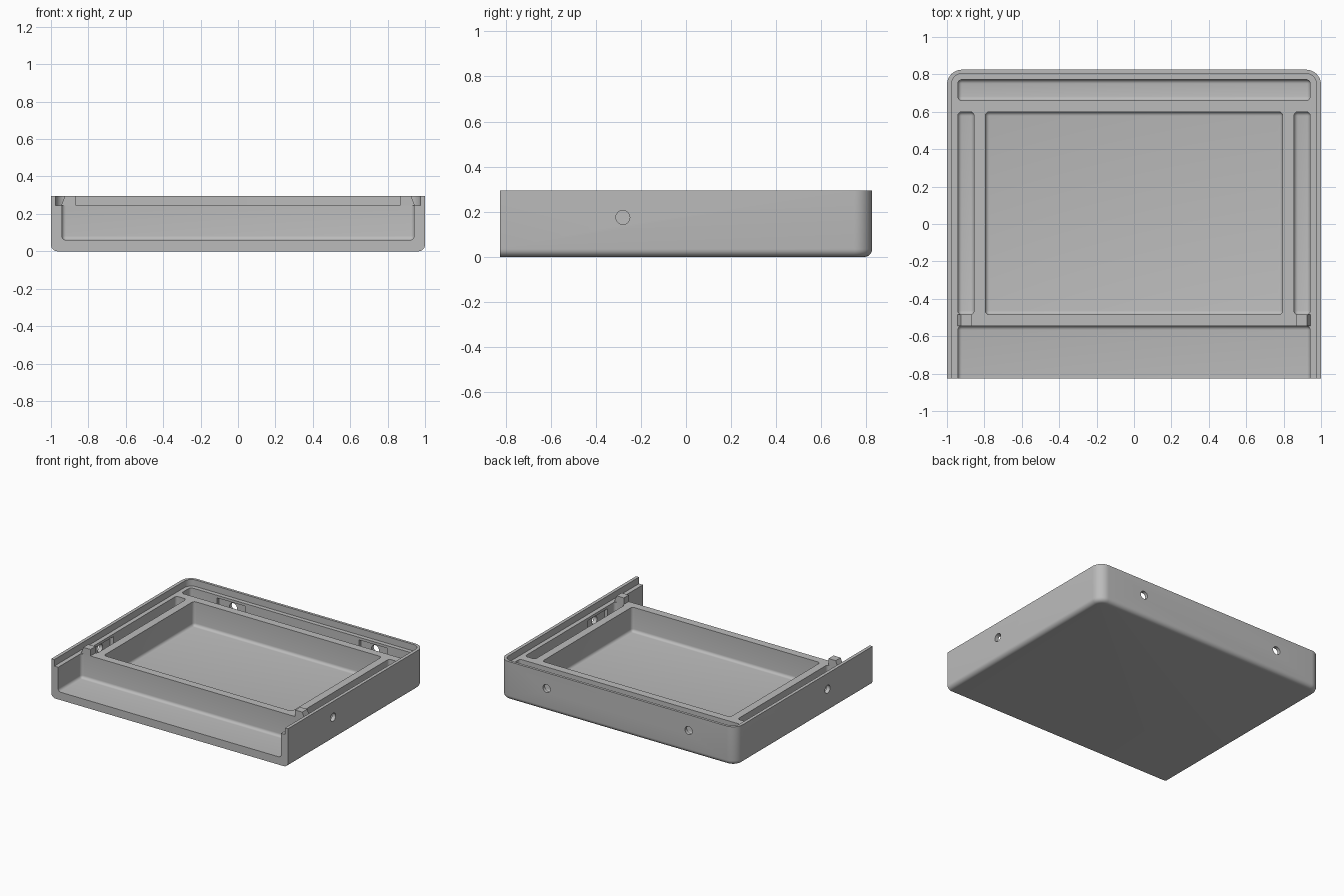
import bpy
import bmesh
import math
from mathutils import Matrix

cube = bpy.data.objects.get("Cube")
if cube:
    bpy.data.objects.remove(cube, do_unlink=True)

grey = bpy.data.materials.new("plain grey")
grey.use_nodes = True
colour = (0.5, 0.5, 0.5, 1)
grey.diffuse_color = colour
grey.node_tree.nodes["Principled BSDF"].inputs["Base Color"].default_value = colour

FRONT, BACK = -0.825, 0.825
LEDGE, TOP, FLOOR = 0.245, 0.295, 0.06
HOLE_Z = 0.175


def make_object(name, bm):
    mesh = bpy.data.meshes.new(name)
    bmesh.ops.recalc_face_normals(bm, faces=bm.faces)
    bm.to_mesh(mesh)
    bm.free()
    mesh.materials.append(grey)
    obj = bpy.data.objects.new(name, mesh)
    bpy.context.collection.objects.link(obj)
    return obj


def box(x0, x1, y0, y1, z0, z1):
    bm = bmesh.new()
    bmesh.ops.create_cube(bm, size=1)
    for v in bm.verts:
        v.co = (x1 if v.co.x > 0 else x0, y1 if v.co.y > 0 else y0, z1 if v.co.z > 0 else z0)
    return bm


def round_edges(bm, radius, test, segments=6):
    """Round the edges whose two end points satisfy the test."""
    edges = [e for e in bm.edges if test(e.verts[0].co, e.verts[1].co)]
    bmesh.ops.bevel(bm, geom=edges, offset=radius, offset_type="OFFSET",
                    segments=segments, profile=0.5, affect="EDGES")


def upright(a, b):
    return abs(a.z - b.z) > 0.01


def back_upright(a, b):
    return upright(a, b) and a.y > 0


def pocket(x0, x1, y0, y1):
    """Round-cornered cavity with a filleted floor, open at the top."""
    bm = box(x0, x1, y0, y1, FLOOR, 0.5)
    round_edges(bm, 0.022, lambda a, b: min(a.z, b.z) < FLOOR + 0.01, 5)
    return make_object("pocket_cutter", bm)


def cut(target, cutter):
    mod = target.modifiers.new("cut", "BOOLEAN")
    mod.operation = "DIFFERENCE"
    mod.solver = "EXACT"
    mod.object = cutter
    bpy.context.view_layer.objects.active = target
    bpy.ops.object.modifier_apply(modifier=mod.name)
    bpy.data.objects.remove(cutter, do_unlink=True)


# Outer body: rounded back corners and a rounded bottom edge, square at the front
bm = box(-1, 1, FRONT, BACK, 0, TOP)
round_edges(bm, 0.08, back_upright, 10)
round_edges(bm, 0.035, lambda a, b: max(a.z, b.z) < 0.001 and a.y + b.y > 2 * FRONT + 0.01)
tray = make_object("tray_body", bm)

# Stepped rim, open at the front
bm = box(-0.975, 0.975, -1.1, 0.805, LEDGE, 0.5)
round_edges(bm, 0.057, back_upright, 10)
cut(tray, make_object("rim_cutter", bm))

# Main well, rear channel, side channels and open front bay
cut(tray, pocket(-0.795, 0.795, -0.485, 0.6))
cut(tray, pocket(-0.942, 0.942, 0.66, 0.772))
cut(tray, pocket(-0.942, 0.942, -1.1, -0.545))
for side in (-1, 1):
    xs = sorted((side * 0.855, side * 0.942))
    cut(tray, pocket(xs[0], xs[1], -0.485, 0.6))

# Screw holes, each with a shallow slot on the inside of the wall
HALF = 0.12
for side in (-1, 1):
    xs = sorted((side * 0.93, side * 0.97))
    cut(tray, make_object("side_slot", box(xs[0], xs[1], -0.28 - HALF, -0.28 + HALF, 0.12, 0.225)))
    cut(tray, make_object("rear_slot", box(side * 0.6 - HALF, side * 0.6 + HALF, 0.76, 0.8, 0.12, 0.225)))
    for spot, axis in (((side, -0.28, HOLE_Z), "Y"), ((side * 0.6, BACK, HOLE_Z), "X")):
        bm = bmesh.new()
        turn = Matrix.Translation(spot) @ Matrix.Rotation(math.pi / 2, 4, axis)
        bmesh.ops.create_cone(bm, cap_ends=True, segments=24, radius1=0.031,
                              radius2=0.031, depth=0.12, matrix=turn)
        cut(tray, make_object("hole_cutter", bm))

# Stop posts on the front wall, leaning inward on their outer side
posts = []
for side, label in ((-1, "right"), (1, "left")):
    xs = sorted((side * 0.865, side * 0.945))
    bm = box(xs[0], xs[1], -0.545, -0.485, LEDGE, TOP)
    for v in bm.verts:
        if v.co.z > 0.27 and abs(v.co.x) > 0.9:
            v.co.x = side * 0.925
    posts.append(make_object(label + "_stop_post", bm))

# Smooth the fillets and keep hard edges sharp
bpy.ops.object.select_all(action="DESELECT")
for obj in [tray] + posts:
    obj.select_set(True)
bpy.context.view_layer.objects.active = tray
bpy.ops.object.shade_smooth_by_angle(angle=math.radians(30))
